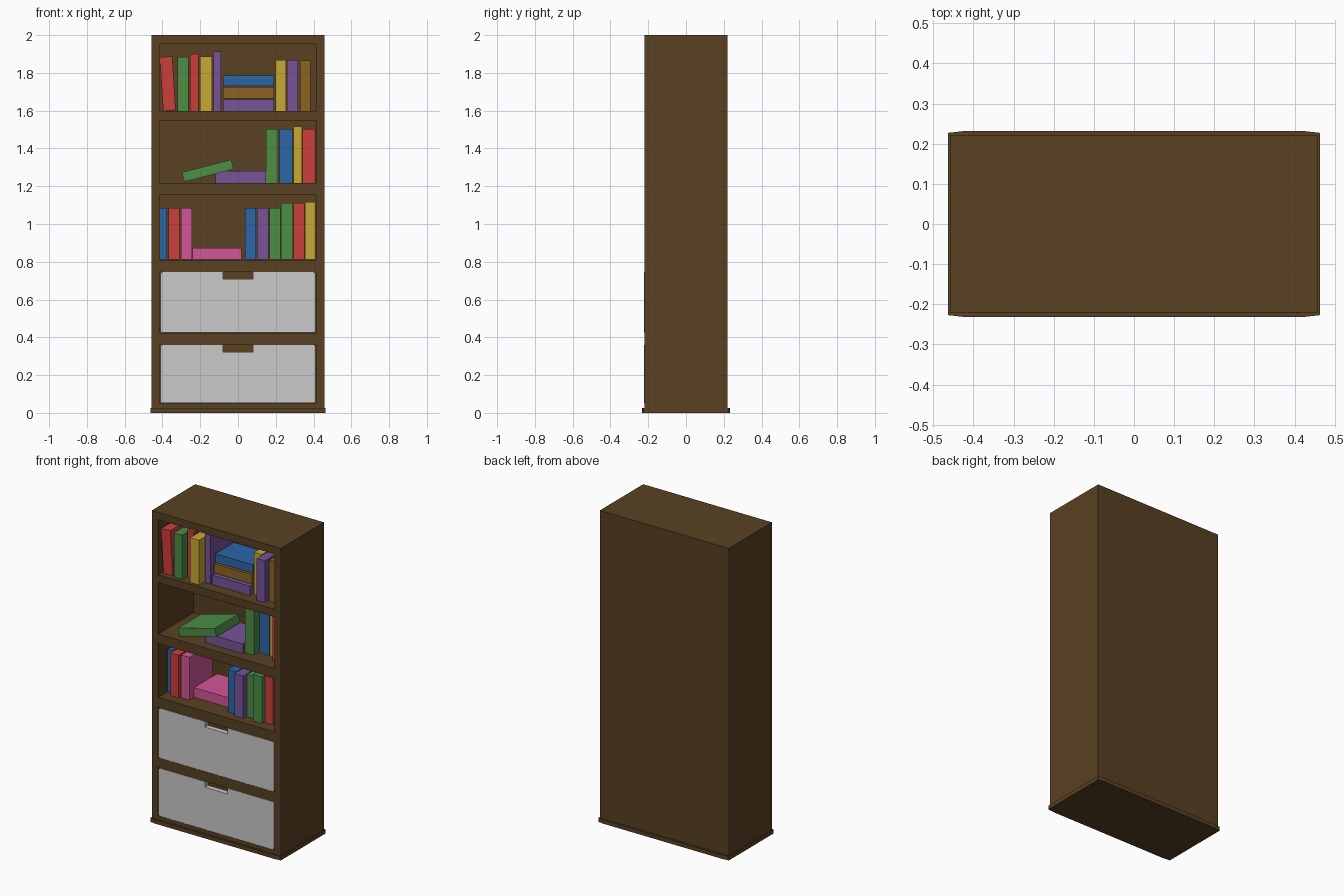
import bpy, bmesh, math

if "Cube" in bpy.data.objects:
    bpy.data.objects.remove(bpy.data.objects["Cube"])

# ---- colours (sRGB 0-255 converted to linear) ----
def lin(c):
    c /= 255
    return c / 12.92 if c <= 0.04045 else ((c + 0.055) / 1.055) ** 2.4

MATS = {}
for name, rgb in {
    "dark_wood": (88, 65, 34), "drawer_grey": (202, 202, 202),
    "red": (203, 63, 59), "green": (76, 142, 69), "yellow": (202, 168, 53),
    "purple": (118, 83, 153), "blue": (43, 102, 167), "tan": (140, 100, 35),
    "pink": (210, 86, 152),
}.items():
    m = bpy.data.materials.new(name)
    m.diffuse_color = (*[lin(c) for c in rgb], 1)
    m.use_nodes = True
    m.node_tree.nodes["Principled BSDF"].inputs["Base Color"].default_value = m.diffuse_color
    MATS[name] = m


def prism(name, pts, lo, hi, mat, axis="z"):
    """Extrude a 2D outline along z (outline in xy) or along y (outline in xz)."""
    bm = bmesh.new()
    if axis == "z":
        vs = [bm.verts.new((a, b, lo)) for a, b in pts]
        d = (0, 0, hi - lo)
    else:
        vs = [bm.verts.new((a, lo, b)) for a, b in pts]
        d = (0, hi - lo, 0)
    f = bm.faces.new(vs)
    r = bmesh.ops.extrude_face_region(bm, geom=[f])
    bmesh.ops.translate(bm, vec=d, verts=[v for v in r["geom"] if isinstance(v, bmesh.types.BMVert)])
    bmesh.ops.recalc_face_normals(bm, faces=bm.faces)
    me = bpy.data.meshes.new(name)
    bm.to_mesh(me)
    bm.free()
    me.materials.append(MATS[mat])
    ob = bpy.data.objects.new(name, me)
    bpy.context.collection.objects.link(ob)
    return ob


def rect(x0, x1, z0, z1):
    return [(x0, z0), (x1, z0), (x1, z1), (x0, z1)]


def boolean(ob, tool, op):
    mod = ob.modifiers.new("cut", "BOOLEAN")
    mod.operation, mod.object, mod.solver = op, tool, "EXACT"
    bpy.context.view_layer.objects.active = ob
    bpy.ops.object.modifier_apply(modifier=mod.name)
    bpy.data.objects.remove(tool)


W, D, IN, BACK = 0.458, 0.22, 0.414, 0.14

# ---- cabinet: solid box with shelf bays and drawer pockets cut in ----
cabinet = prism("cabinet", rect(-W, W, 0.0, 2.0), -D, D, "dark_wood", "y")
BAYS = [(1.598, 1.952), (1.217, 1.548), (0.81, 1.156)]
DRAWERS = [(0.423, 0.746), (0.05, 0.36)]
for z0, z1 in BAYS:
    boolean(cabinet, prism("bay_cutter", rect(-IN, IN, z0, z1), -0.3, BACK, "dark_wood", "y"), "DIFFERENCE")
for z0, z1 in DRAWERS:
    boolean(cabinet, prism("pocket_cutter", rect(-IN, IN, z0, z1), -0.3, -D + 0.03, "dark_wood", "y"), "DIFFERENCE")

# ---- slightly bowed plinth ----
plinth = [(-0.464, -0.227), (-0.42, -0.232), (0.42, -0.232), (0.464, -0.227),
          (0.464, 0.227), (0.42, 0.232), (-0.42, 0.232), (-0.464, 0.227)]
boolean(cabinet, prism("plinth_tool", plinth, 0.0, 0.025, "dark_wood"), "UNION")

# ---- drawer fronts with clipped corners and a finger notch ----
for i, (z0, z1) in enumerate(DRAWERS):
    w, c, h, n = 0.411, 0.008, 0.08, 0.036
    a, b = z0 + 0.002, z1 - 0.001
    half = [(w - c, a), (w, a + c), (w, b - c), (w - c, b), (h, b), (h, b - n)]
    outline = half + [(-x, z) for x, z in reversed(half)]
    prism(f"drawer_front_{i + 1}", outline, -D - 0.002, -D + 0.03, "drawer_grey", "y")

# ---- books: colour, x0, x1, z0, z1, front y ----
S1, S2, S3 = (b[0] for b in BAYS)
BOOKS = [
    ("green", -0.32, -0.261, S1, 1.883, -0.195),
    ("red", -0.253, -0.208, S1, 1.90, -0.15),
    ("yellow", -0.20, -0.137, S1, 1.886, -0.20),
    ("purple", -0.129, -0.09, S1, 1.913, -0.153),
    ("purple", -0.079, 0.19, S1, 1.66, -0.15),
    ("tan", -0.079, 0.19, 1.664, 1.725, -0.13),
    ("blue", -0.079, 0.19, 1.729, 1.785, -0.12),
    ("yellow", 0.198, 0.253, S1, 1.868, -0.12),
    ("purple", 0.259, 0.317, S1, 1.868, -0.18),
    ("tan", 0.327, 0.383, S1, 1.865, -0.15),
    ("purple", -0.12, 0.148, S2, 1.28, -0.16),
    ("green", 0.149, 0.211, S2, 1.503, -0.14),
    ("blue", 0.219, 0.288, S2, 1.503, -0.092),
    ("yellow", 0.293, 0.338, S2, 1.516, -0.095),
    ("red", 0.342, 0.411, S2, 1.503, -0.14),
    ("blue", -0.412, -0.375, S3, 1.085, -0.125),
    ("red", -0.369, -0.311, S3, 1.085, -0.16),
    ("pink", -0.303, -0.243, S3, 1.085, -0.147),
    ("pink", -0.242, 0.018, S3, 0.873, -0.10),
    ("blue", 0.037, 0.095, S3, 1.085, -0.153),
    ("purple", 0.10, 0.161, S3, 1.085, -0.178),
    ("green", 0.166, 0.224, S3, 1.085, -0.145),
    ("green", 0.227, 0.29, S3, 1.111, -0.17),
    ("red", 0.295, 0.351, S3, 1.111, -0.148),
    ("yellow", 0.356, 0.409, S3, 1.116, -0.10),
]
for i, (col, x0, x1, z0, z1, y) in enumerate(BOOKS):
    depth = 0.19 if col == "blue" and z0 > 1.7 else 0.235
    prism(f"book_{i + 1}", rect(x0, x1, z0 + 0.001, z1), y, min(y + depth, BACK - 0.002), col, "y")


# ---- two tilted books ----
def tilted(name, col, cx, cz, w, h, deg, y):
    t = math.radians(deg)
    pts = [(cx + x * math.cos(t) - z * math.sin(t), cz + x * math.sin(t) + z * math.cos(t))
           for x, z in rect(-w / 2, w / 2, -h / 2, h / 2)]
    prism(name, pts, y, y + 0.24, col, "y")

tilted("leaning_book", "red", -0.372, 1.743, 0.066, 0.285, 3.6, -0.19)
tilted("propped_book", "green", -0.16, 1.282, 0.27, 0.052, 14.5, -0.185)
